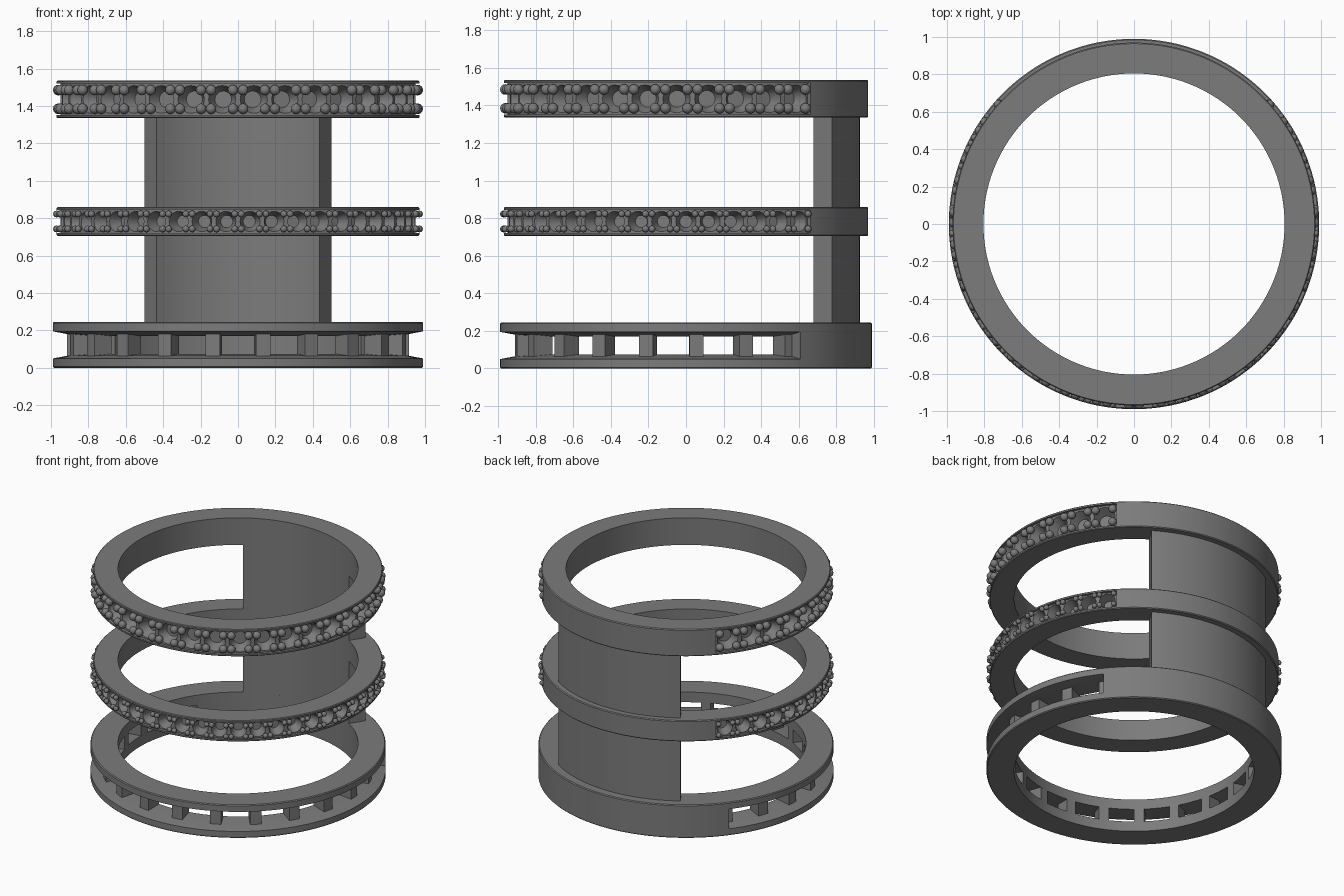
import bpy, bmesh
from math import sin, cos, radians, ceil
from mathutils import Vector, Matrix

cube = bpy.data.objects.get("Cube")
if cube:
    bpy.data.objects.remove(cube)

metal = bpy.data.materials.new("grey metal")
metal.use_nodes = True
GREY = (0.2, 0.2, 0.2, 1)
metal.diffuse_color = GREY
metal.node_tree.nodes["Principled BSDF"].inputs["Base Color"].default_value = GREY

INNER = 0.805


def polar(angle, r, z):
    """Point at an angle in degrees, measured from the front towards the left."""
    a = radians(angle)
    return Vector((sin(a) * r, -cos(a) * r, z))


def make(name, bm, smooth=True):
    bmesh.ops.recalc_face_normals(bm, faces=bm.faces)
    mesh = bpy.data.meshes.new(name)
    bm.to_mesh(mesh)
    bm.free()
    mesh.materials.append(metal)
    ob = bpy.data.objects.new(name, mesh)
    bpy.context.collection.objects.link(ob)
    if smooth:
        shade(ob)
    return ob


def shade(ob):
    bpy.ops.object.select_all(action='DESELECT')
    ob.select_set(True)
    bpy.context.view_layer.objects.active = ob
    bpy.ops.object.shade_smooth_by_angle(angle=radians(30))


def add_sector(bm, profile, start, end):
    """Sweep a closed (radius, height) profile around z, with end caps."""
    steps = max(2, ceil((end - start) / 2))
    rows = []
    for i in range(steps + 1):
        a = start + (end - start) * i / steps
        rows.append([bm.verts.new(polar(a, r, z)) for r, z in profile])
    n = len(profile)
    for one, two in zip(rows, rows[1:]):
        for j in range(n):
            k = (j + 1) % n
            bm.faces.new((one[j], one[k], two[k], two[j]))
    bm.faces.new(rows[0])
    bm.faces.new(rows[-1][::-1])


def sector(name, profile, start, end, smooth=True):
    bm = bmesh.new()
    add_sector(bm, profile, start, end)
    return make(name, bm, smooth)


def band(r0, r1, z0, z1, b=0.006):
    """Rectangle whose outer corners are slightly eased."""
    return [(r0, z0), (r1 - b, z0), (r1, z0 + b),
            (r1, z1 - b), (r1 - b, z1), (r0, z1)]


# Base ring: plain back, two front flanges and posts between the windows
BASE_R, BASE_H, SLOT = 0.99, 0.245, 128
sector("base_ring_back", band(INNER, BASE_R, 0, BASE_H), SLOT, 360 - SLOT)
lower = [(INNER, 0), (BASE_R - 0.006, 0), (BASE_R, 0.006),
         (BASE_R, 0.05), (0.91, 0.065), (INNER, 0.075)]
sector("base_lower_flange", lower, -SLOT, SLOT)
sector("base_upper_flange", [(r, BASE_H - z) for r, z in lower], -SLOT, SLOT)

bm = bmesh.new()
post = [(INNER, 0.06), (0.915, 0.06), (0.915, 0.185), (INNER, 0.185)]
for k in range(16):
    a = (k - 7.5) * 17
    add_sector(bm, post, a - 2.4, a + 2.4)
make("base_window_posts", bm)

# Curved back panel joining the three rings
sector("back_panel", [(INNER, 0.24), (0.925, 0.24), (0.925, 1.34), (INNER, 1.34)],
       180 - 32.7, 180 + 32.7)


def beaded_ring(name, z0, z1, seats, seat_r, bead_r, bead_z):
    """Ring with a plain back and a front channel of round seats and bead prongs."""
    outer, floor, lip, end = 0.97, 0.95, 0.016, 133
    mid, pitch = (z0 + z1) / 2, 2 * end / seats
    sector(name + "_back", band(INNER, outer, z0, z1), end, 360 - end)

    # Channelled front
    channel = [(INNER, z0), (outer - 0.005, z0), (outer, z0 + 0.005),
               (outer, z0 + lip), (floor, z0 + lip),
               (floor, z1 - lip), (outer, z1 - lip),
               (outer, z1 - 0.005), (outer - 0.005, z1), (INNER, z1)]
    front = sector(name + "_front", channel, -end, end, smooth=False)

    # Conical seats cut into the channel
    bm = bmesh.new()
    for i in range(seats):
        a = (i + 0.5) * pitch - end
        turn = polar(a, 1, 0).to_track_quat('Z', 'Y').to_matrix().to_4x4()
        place = Matrix.Translation(polar(a, 0.925, mid)) @ turn
        bmesh.ops.create_cone(bm, cap_ends=True, segments=20, radius1=seat_r * 0.6,
                              radius2=seat_r * 1.1, depth=0.09, matrix=place)
    cutter = make(name + "_cutter", bm, smooth=False)
    cutter.hide_render = True
    cut = front.modifiers.new("seats", 'BOOLEAN')
    cut.operation, cut.solver, cut.object = 'DIFFERENCE', 'EXACT', cutter
    graph = bpy.context.evaluated_depsgraph_get()
    carved = bpy.data.meshes.new_from_object(front.evaluated_get(graph))
    front.modifiers.clear()
    front.data = carved
    bpy.data.objects.remove(cutter)
    shade(front)

    # Paired beads between neighbouring seats
    bm = bmesh.new()
    r = 0.99 - bead_r
    spread = bead_r * 0.98 / r * 57.3
    for i in range(seats + 1):
        for side in (-1, 1):
            a = i * pitch - end + side * spread
            if abs(a) > end:
                continue
            for z in (mid - bead_z, mid + bead_z):
                bmesh.ops.create_uvsphere(bm, u_segments=14, v_segments=8, radius=bead_r,
                                          matrix=Matrix.Translation(polar(a, r, z)))
    make(name + "_beads", bm)


beaded_ring("top_ring", 1.335, 1.535, 26, 0.075, 0.028, 0.05)
beaded_ring("middle_ring", 0.705, 0.86, 34, 0.055, 0.018, 0.04)
